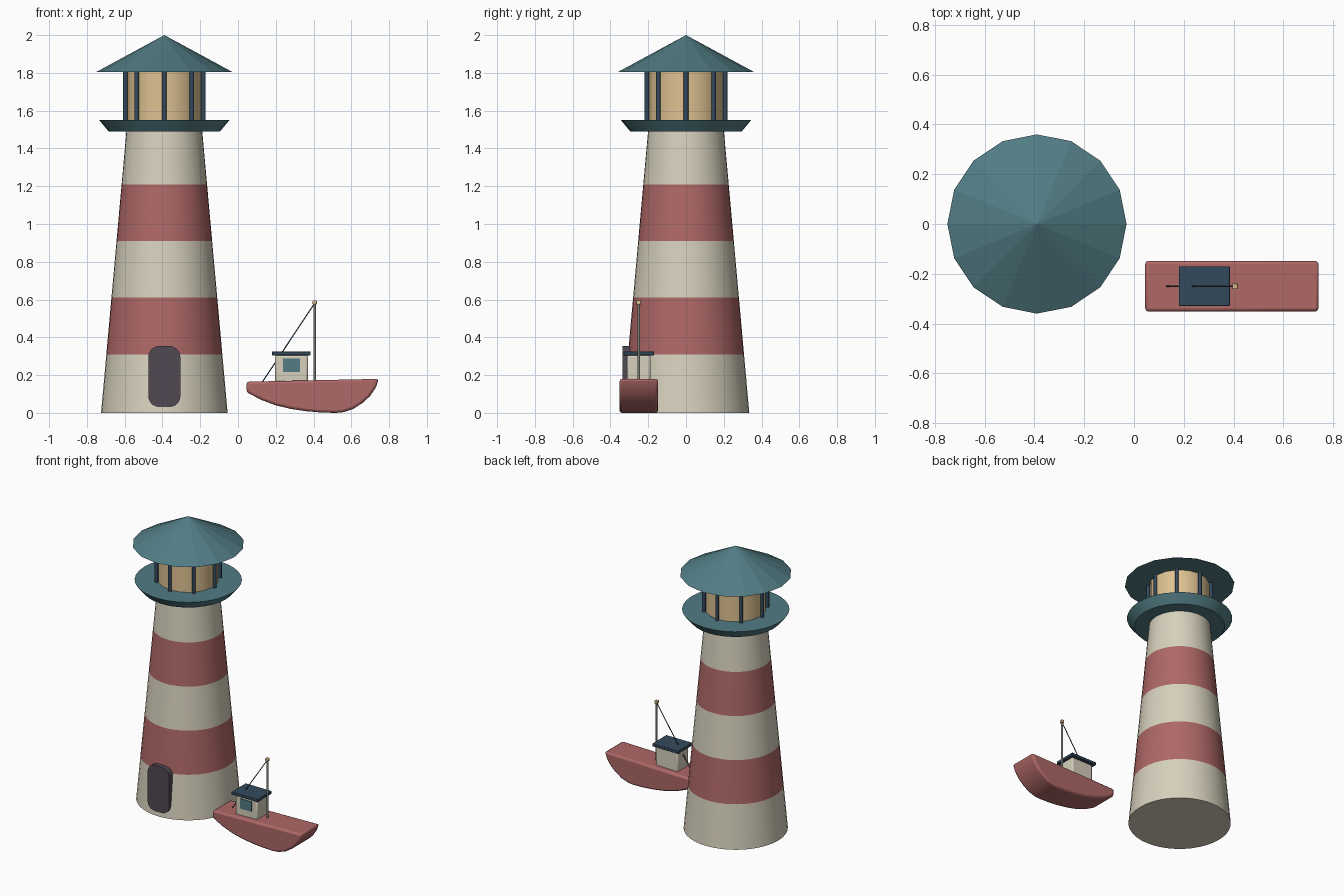
import bpy, bmesh, math
from mathutils import Vector

cube = bpy.data.objects.get("Cube")
if cube:
    bpy.data.objects.remove(cube, do_unlink=True)


def material(name, *srgb):
    color = [(c / 255 / 12.92 if c < 11 else ((c / 255 + 0.055) / 1.055) ** 2.4) for c in srgb] + [1]
    m = bpy.data.materials.new(name)
    m.use_nodes = True
    m.diffuse_color = color
    m.node_tree.nodes["Principled BSDF"].inputs["Base Color"].default_value = color
    return m


cream = material("cream", 214, 208, 188)
red = material("faded red", 174, 104, 102)
teal = material("teal", 82, 124, 132)
navy = material("navy", 52, 74, 92)
sand = material("lamp sand", 222, 194, 146)
plum = material("door plum", 82, 72, 82)
grey = material("mast grey", 128, 128, 122)

TOWER = Vector((-0.39, 0, 0))
BOAT_Y = -0.25


def make(name, bm, mats, smooth=None, bevel=0):
    bmesh.ops.recalc_face_normals(bm, faces=bm.faces)
    mesh = bpy.data.meshes.new(name)
    bm.to_mesh(mesh)
    bm.free()
    obj = bpy.data.objects.new(name, mesh)
    bpy.context.collection.objects.link(obj)
    for m in mats:
        mesh.materials.append(m)
    if bevel:
        mod = obj.modifiers.new("soft edges", "BEVEL")
        mod.width, mod.segments = bevel, 2
    if smooth:
        bpy.ops.object.select_all(action="DESELECT")
        obj.select_set(True)
        bpy.context.view_layer.objects.active = obj
        bpy.ops.object.shade_smooth_by_angle(angle=math.radians(smooth))
    return obj


def lathe(name, profile, sides, mats, smooth=None):
    """Closed solid of rings (radius, height); sections cycle through mats."""
    bm = bmesh.new()
    rings = []
    for r, z in profile:
        n = sides if r else 1
        rings.append([bm.verts.new((r * math.cos(math.tau * i / n), r * math.sin(math.tau * i / n), z))
                      for i in range(n)])
    for k, (a, b) in enumerate(zip(rings, rings[1:])):
        for i in range(sides):
            j = (i + 1) % sides
            quad = [a[i], a[j], b[j], b[i]] if len(b) > 1 else [a[i], a[j], b[0]]
            bm.faces.new(quad).material_index = k % len(mats)
    for ring in (rings[0], rings[-1]):
        if len(ring) > 1:
            bm.faces.new(ring)
    obj = make(name, bm, mats, smooth)
    obj.location = TOWER
    return obj


def box(name, lo, hi, mat, bevel=0):
    bm = bmesh.new()
    bmesh.ops.create_cube(bm, size=1)
    for v in bm.verts:
        v.co = [l + (c + 0.5) * (h - l) for c, l, h in zip(v.co, lo, hi)]
    return make(name, bm, [mat], 40 if bevel else None, bevel)


def rod(name, a, b, radius, mat):
    a, b = Vector(a), Vector(b)
    bm = bmesh.new()
    bmesh.ops.create_cone(bm, cap_ends=True, segments=8, radius1=radius, radius2=radius, depth=(b - a).length)
    turn = Vector((0, 0, 1)).rotation_difference(b - a).to_matrix()
    for v in bm.verts:
        v.co = turn @ v.co + (a + b) / 2
    return make(name, bm, [mat], 50)


def slab(name, outline, y0, y1, mat, smooth, bevel=0):
    """Side outline (x, z) extruded from y0 to y1."""
    bm = bmesh.new()
    face = bm.faces.new([bm.verts.new((x, y0, z)) for x, z in outline])
    ext = bmesh.ops.extrude_face_region(bm, geom=[face])["geom"]
    moved = [v for v in ext if isinstance(v, bmesh.types.BMVert)]
    bmesh.ops.translate(bm, verts=moved, vec=(0, y1 - y0, 0))
    return make(name, bm, [mat], smooth, bevel)


# Striped tower, gallery, lantern room and roof
bands = [0, 0.31, 0.61, 0.91, 1.21, 1.5]
lathe("tower", [(0.335 - 0.09 * z, z) for z in bands], 40, [cream, red], 30)
lathe("gallery", [(0.295, 1.49), (0.345, 1.55)], 32, [teal], 30)
lathe("lantern_room", [(0.195, 1.55), (0.195, 1.81)], 16, [sand], 30)
lathe("roof", [(0.36, 1.805), (0, 2.0)], 16, [teal])
for i in range(8):
    a = math.tau * i / 8
    p = TOWER + Vector((0.207 * math.cos(a), 0.207 * math.sin(a), 0))
    rod(f"lantern_post_{i + 1}", p + Vector((0, 0, 1.55)), p + Vector((0, 0, 1.81)), 0.012, navy)

# Rounded door
door = []
radius = 0.06
for n, (sx, z) in enumerate([(1, 0.295), (-1, 0.295), (-1, 0.09), (1, 0.09)]):
    for s in range(6):
        a = math.pi / 2 * (n + s / 5)
        door.append((TOWER.x + sx * 0.025 + radius * math.cos(a), z + radius * math.sin(a)))
slab("door", door, -0.335, -0.295, plum, 30)

# Boat hull
hull = [(0.045, 0.165), (0.045, 0.11), (0.12, 0.07), (0.2, 0.04), (0.28, 0.021), (0.36, 0.009),
        (0.44, 0.002), (0.52, 0), (0.56, 0.004), (0.61, 0.021), (0.66, 0.053), (0.7, 0.09),
        (0.73, 0.135), (0.745, 0.18)]
slab("hull", hull, BOAT_Y - 0.102, BOAT_Y + 0.102, red, 35, 0.013)

# Cabin, window and cabin roof
box("cabin", (0.197, BOAT_Y - 0.062, 0.155), (0.37, BOAT_Y + 0.062, 0.306), cream, 0.01)
box("cabin_window", (0.237, BOAT_Y - 0.067, 0.217), (0.327, BOAT_Y - 0.06, 0.287), teal)
box("cabin_roof", (0.18, BOAT_Y - 0.08, 0.305), (0.385, BOAT_Y + 0.08, 0.325), navy, 0.003)

# Mast, masthead lamp and stay
rod("mast", (0.406, BOAT_Y, 0.165), (0.406, BOAT_Y, 0.58), 0.007, grey)
box("masthead_lamp", (0.395, BOAT_Y - 0.012, 0.573), (0.417, BOAT_Y + 0.012, 0.595), sand, 0.004)
rod("stay", (0.13, BOAT_Y, 0.165), (0.404, BOAT_Y, 0.578), 0.003, navy)
